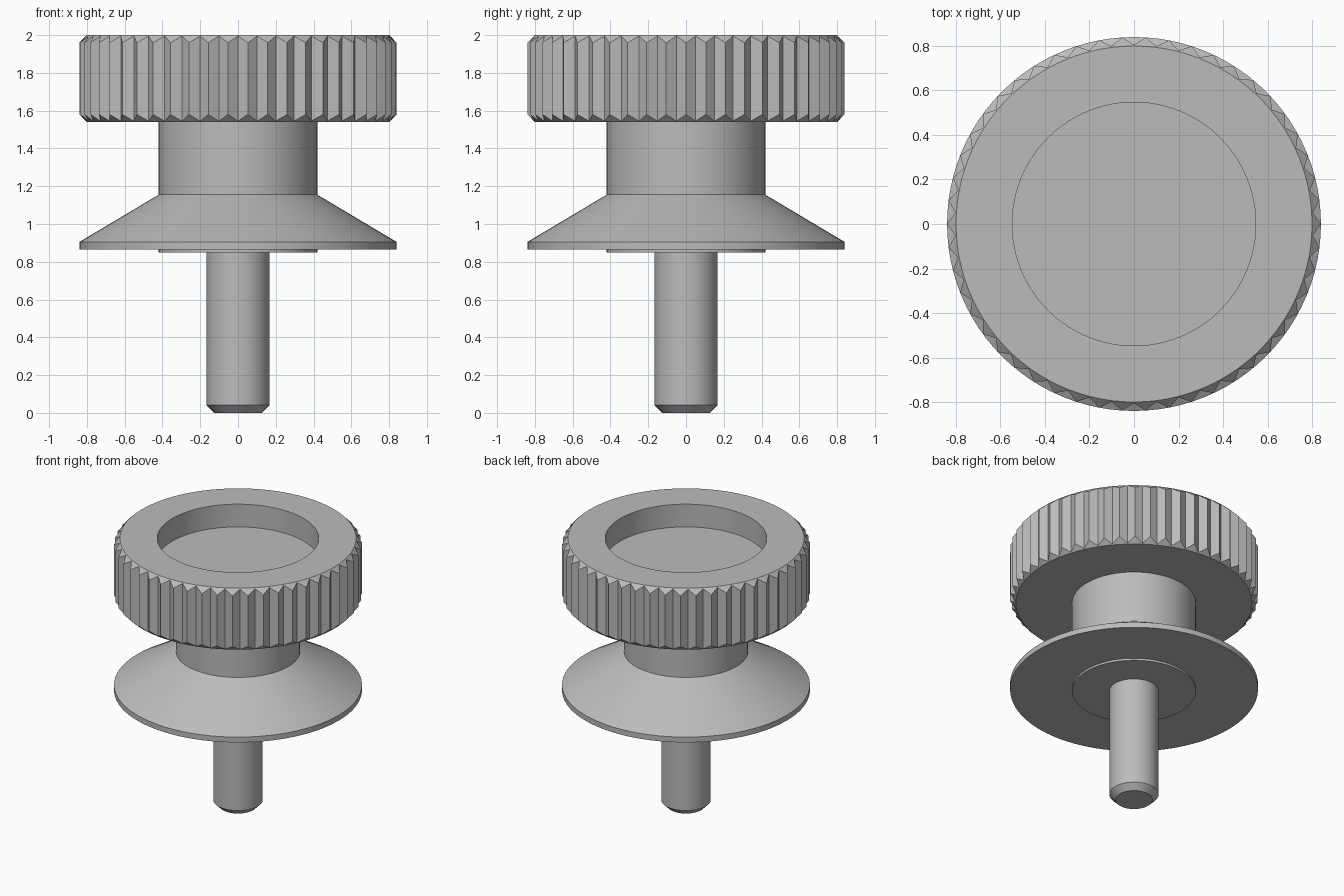
import bpy
import math

cube = bpy.data.objects.get("Cube")
if cube:
    bpy.data.objects.remove(cube)

steel = bpy.data.materials.new("plain grey")
steel.use_nodes = True
GREY = (0.5, 0.5, 0.5, 1)
steel.diffuse_color = GREY
steel.node_tree.nodes["Principled BSDF"].inputs["Base Color"].default_value = GREY


def lathe(name, profile, steps=96, radius_at=None, smooth=True):
    """Revolve an (r, z) profile about z; radius_at may vary r per step."""
    verts, faces = [], []
    rings = len(profile)
    for i in range(steps):
        a = math.tau * i / steps
        for r, z in profile:
            if radius_at:
                r, z = radius_at(i, r, z)
            verts.append((r * math.cos(a), r * math.sin(a), z))
    for i in range(steps):
        j = (i + 1) % steps
        for k in range(rings - 1):
            faces.append((i * rings + k, j * rings + k,
                          j * rings + k + 1, i * rings + k + 1))
    # Flat caps at both ends of the profile
    faces.append([i * rings for i in reversed(range(steps))])
    faces.append([i * rings + rings - 1 for i in range(steps)])
    mesh = bpy.data.meshes.new(name)
    mesh.from_pydata(verts, [], faces)
    mesh.validate()
    mesh.materials.append(steel)
    obj = bpy.data.objects.new(name, mesh)
    bpy.context.collection.objects.link(obj)
    if smooth:
        bpy.ops.object.select_all(action="DESELECT")
        obj.select_set(True)
        bpy.context.view_layer.objects.active = obj
        bpy.ops.object.shade_smooth_by_angle(angle=math.radians(25))
    return obj


# Knurled grip: sharp crests, with valleys running out into the chamfers
TEETH = 50
BOTTOM, TOP, CREST, VALLEY, CHAMFER = 1.54, 2.0, 0.84, 0.805, 0.04


def knurl(i, r, z):
    if r < CREST or i % 2 == 0:
        return r, z
    mid = (BOTTOM + TOP) / 2
    run_out = CREST - VALLEY
    return VALLEY, z + (run_out if z > mid else -run_out)


lathe("knurled_grip", [
    (0.4, BOTTOM), (CREST - CHAMFER, BOTTOM), (CREST, BOTTOM + CHAMFER),
    (CREST, TOP - CHAMFER), (CREST - CHAMFER, TOP),
    (0.547, TOP), (0.547, TOP - 0.17),
], steps=TEETH * 2, radius_at=knurl)

# Neck flaring into the conical flange, with a thin boss beneath
lathe("neck_and_flange", [
    (0.42, 0.85), (0.42, 0.865), (0.84, 0.865), (0.84, 0.905),
    (0.42, 1.155), (0.42, 1.55),
])

# Plain shaft with a chamfered tip
lathe("shaft", [(0.125, 0), (0.167, 0.042), (0.167, 0.86)], steps=64)
